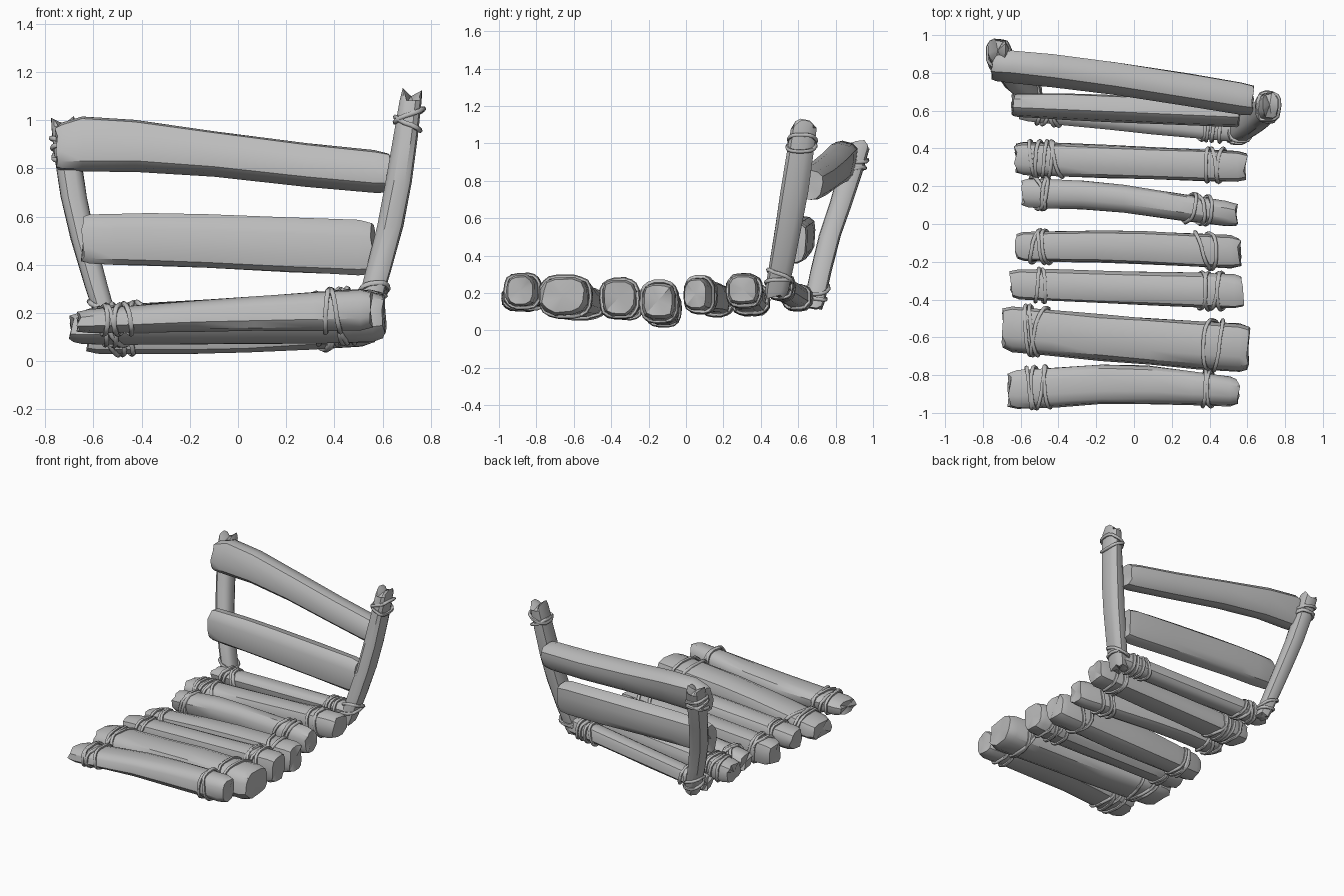
import bpy, bmesh, math, random
from mathutils import Vector

random.seed(4)
cube = bpy.data.objects.get("Cube")
if cube:
    bpy.data.objects.remove(cube)

grey = bpy.data.materials.new("weathered grey")
grey.use_nodes = True
grey.diffuse_color = (0.5, 0.5, 0.5, 1)
grey.node_tree.nodes["Principled BSDF"].inputs["Base Color"].default_value = grey.diffuse_color

Y, Z = Vector((0, 1, 0)), Vector((0, 0, 1))
UPRIGHT = (Vector((1, 0, 0)), Y)
SIDES = 12


def skin(name, rings, closed=False, angle=35):
    """Bridge equal rings of points into one surface, capped unless closed."""
    bm = bmesh.new()
    loops = [[bm.verts.new(p) for p in ring] for ring in rings]
    pairs = list(zip(loops, loops[1:] + loops[:1])) if closed else list(zip(loops, loops[1:]))
    for a, b in pairs:
        n = len(a)
        for i in range(n):
            bm.faces.new((a[i], a[(i + 1) % n], b[(i + 1) % n], b[i]))
    if not closed:
        for loop in (loops[0], loops[-1]):
            hub = bm.verts.new(sum((v.co for v in loop), Vector()) / len(loop))
            for i in range(len(loop)):
                bm.faces.new((loop[i], loop[(i + 1) % len(loop)], hub))
    bmesh.ops.recalc_face_normals(bm, faces=bm.faces)
    mesh = bpy.data.meshes.new(name)
    bm.to_mesh(mesh)
    bm.free()
    mesh.materials.append(grey)
    mesh.shade_smooth()
    mesh.set_sharp_from_angle(angle=math.radians(angle))
    obj = bpy.data.objects.new(name, mesh)
    bpy.context.collection.objects.link(obj)


def section(stations, t):
    """Interpolate x, y, z and the two half widths along a timber."""
    s = min(max(t, 0), 1) * (len(stations) - 1)
    i = min(int(s), len(stations) - 2)
    f = s - i
    return [a + (b - a) * f for a, b in zip(stations[i], stations[i + 1])]


def rim(stations, t, ang, axes, roll, grow=0.0, scale=1.0):
    """Point on the rounded box outline of a timber."""
    x, y, z, hu, hv = section(stations, t)
    c, s = math.cos(ang), math.sin(ang)
    u = math.copysign(abs(c) ** 0.7, c) * (hu * scale + grow)
    v = math.copysign(abs(s) ** 0.7, s) * (hv * scale + grow)
    u, v = u * math.cos(roll) + v * math.sin(roll), v * math.cos(roll) - u * math.sin(roll)
    return Vector((x, y, z)) + axes[0] * u + axes[1] * v


def timber(name, stations, axes=(Y, Z), roll=0.0, fork=0.0, rough=0.06, tip=0.9):
    """Hewn log with chamfered, splintered ends; fork splits the far end."""
    along = (Vector(stations[-1][:3]) - Vector(stations[0][:3])).normalized()
    wear = [random.uniform(1 - rough, 1 + rough) for _ in range(SIDES)]
    rings = []
    for t, scale in ((0, tip), (.035, .98), (.2, 1), (.4, 1), (.6, 1), (.8, 1), (.965, .98), (1, tip)):
        ring = []
        for i in range(SIDES):
            ang = math.tau * (i + .5) / SIDES
            k = scale * wear[i] * random.uniform(1 - rough / 2, 1 + rough / 2)
            p = rim(stations, t, ang, axes, roll, 0, k)
            if t in (0, 1):
                p += along * random.uniform(-.012, .012)
            if t == 1:
                p += along * fork * (abs(math.cos(ang)) - .8)
            ring.append(p)
        rings.append(ring)
    skin(name, rings)


def binding(name, stations, t, turns, spread, axes=(Y, Z), slant=0.015, r=0.011):
    """Several slanted loops of cord round a timber."""
    along = (Vector(stations[-1][:3]) - Vector(stations[0][:3]))
    length = along.length
    along.normalize()
    for k in range(turns):
        tk = t + spread * (k - (turns - 1) / 2) / length
        lean = slant * random.choice((-1, 1)) * random.uniform(.5, 1.6)
        phase = random.uniform(0, math.tau)
        steps = 18
        path = []
        for i in range(steps):
            ang = math.tau * i / steps
            p = rim(stations, tk, ang, axes, 0, r * random.uniform(.1, .7))
            path.append(p + along * lean * math.sin(ang + phase))
        rings = []
        for i, p in enumerate(path):
            d = (path[(i + 1) % steps] - path[i - 1]).normalized()
            out = d.cross(along).normalized()
            side = d.cross(out)
            rings.append([p + (out * math.cos(a) + side * math.sin(a)) * r
                          for a in (math.tau * j / 6 for j in range(6))])
        skin(f"{name}_{k + 1}", rings, closed=True, angle=60)


def board(name, stations, right_turns, left_turns, slant=0.015):
    """Seat log with cord near both ends."""
    timber(name, stations, tip=.84)
    binding(name + "_right_cord", stations, .125, right_turns, .032, slant=slant)
    binding(name + "_left_cord", stations, .865, left_turns, .035, slant=slant)


# Seat logs from front to back: x, y, z, half depth, half height along each
board("seat_log_front", [(-.66, -.875, .165, .105, .05), (-.05, -.838, .195, .108, .07),
                         (.55, -.885, .215, .08, .09)], 4, 2)
board("seat_log_second", [(-.69, -.55, .135, .125, .065), (-.05, -.61, .165, .125, .095),
                          (.605, -.655, .185, .135, .105)], 3, 2, .03)
board("seat_log_third", [(-.65, -.32, .14, .082, .07), (.575, -.36, .175, .095, .1)], 2, 4)
board("seat_log_fourth", [(-.62, -.12, .11, .08, .08), (-.1, -.12, .13, .088, .1),
                          (.56, -.15, .16, .092, .1)], 3, 2, .025)
board("seat_log_fifth", [(-.585, .165, .15, .08, .065), (-.2, .155, .175, .078, .08),
                         (.54, .05, .195, .07, .09)], 3, 3, .03)
board("seat_log_sixth", [(-.625, .35, .155, .09, .07), (.59, .305, .22, .083, .08)], 5, 3, .02)
board("seat_log_back", [(-.60, .61, .165, .065, .055), (.565, .49, .245, .06, .06)], 4, 4)

# Back slats
timber("back_slat_lower", [(-.64, .63, .505, .06, .105), (-.3, .62, .50, .07, .11),
                           (.56, .58, .465, .068, .118)], roll=.1, rough=.04)
timber("back_slat_upper", [(-.75, .835, .885, .07, .10), (-.62, .83, .905, .078, .12),
                           (-.3, .80, .885, .083, .097), (.2, .725, .82, .083, .088),
                           (.625, .655, .78, .083, .088)], roll=.3, rough=.04)

# Leaning posts with split tops
right_post = [(-.53, .68, .12, .045, .055), (-.63, .75, .45, .05, .058),
              (-.695, .85, .74, .055, .062), (-.725, .925, 1.0, .052, .066)]
left_post = [(.53, .48, .18, .05, .062), (.62, .54, .5, .055, .07),
             (.68, .59, .8, .055, .072), (.722, .635, 1.115, .046, .068)]
timber("right_post", right_post, UPRIGHT, fork=.1)
timber("left_post", left_post, UPRIGHT, fork=.08)
binding("right_post_top_cord", right_post, .85, 3, .035, UPRIGHT)
binding("right_post_foot_cord", right_post, .08, 2, .04, UPRIGHT, slant=.03)
binding("left_post_top_cord", left_post, .88, 2, .035, UPRIGHT, slant=.025)
binding("left_post_foot_cord", left_post, .1, 2, .035, UPRIGHT, slant=.025)
